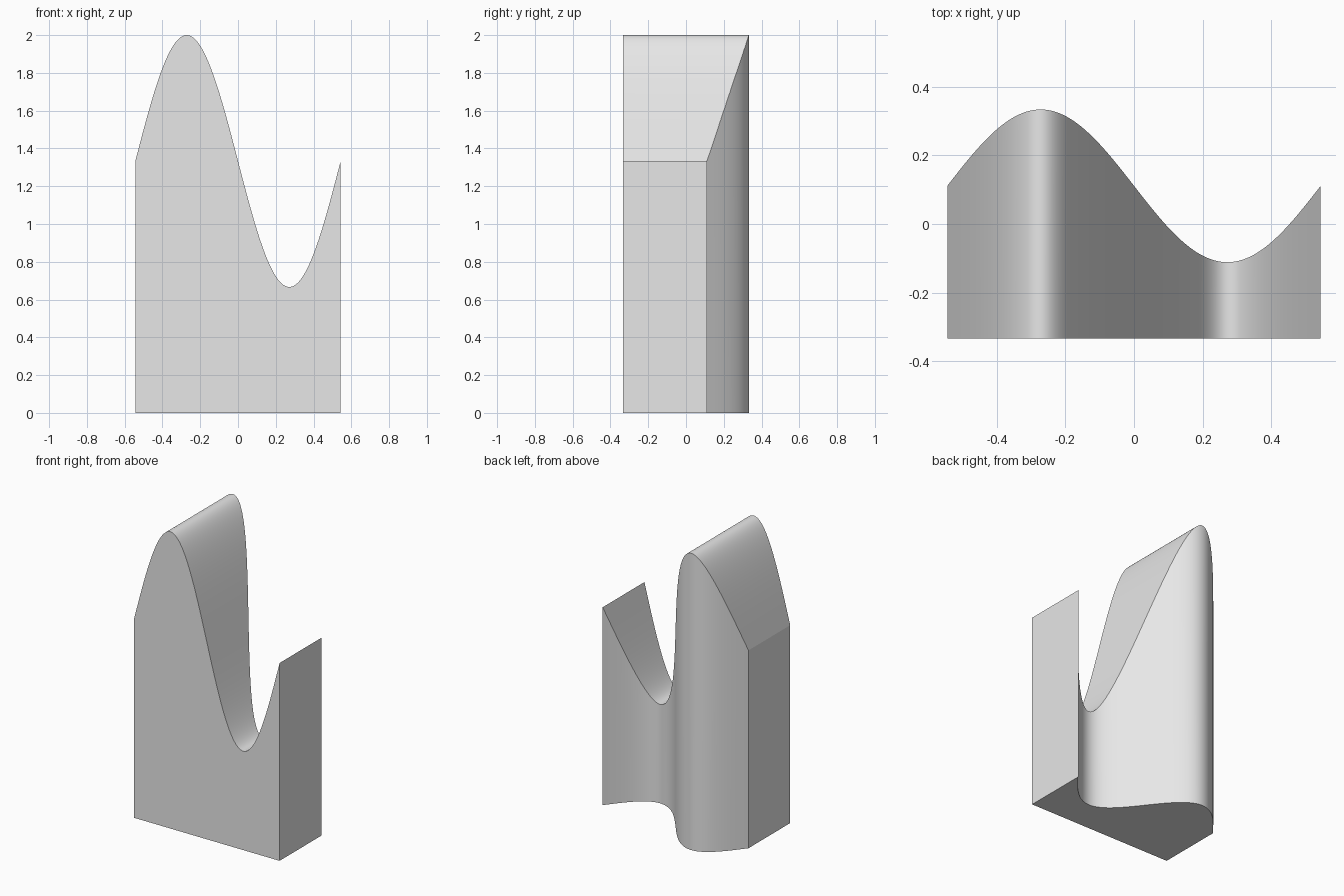
import bpy, bmesh
from math import sin, pi

cube = bpy.data.objects.get("Cube")
if cube:
    bpy.data.objects.remove(cube, do_unlink=True)

HALF_WIDTH = 0.5435
FRONT = -1 / 3
SEGMENTS = 128


def section(x):
    """Rectangular slice whose back and top follow the same sine wave."""
    wave = -sin(pi * x / HALF_WIDTH)
    back = (1 + 2 * wave) / 9
    top = (4 + 2 * wave) / 3
    return [(x, FRONT, 0), (x, back, 0), (x, back, top), (x, FRONT, top)]


# Plain grey finish
grey = bpy.data.materials.new("light grey")
grey.use_nodes = True
colour = (0.8, 0.8, 0.8, 1)
grey.diffuse_color = colour
grey.node_tree.nodes["Principled BSDF"].inputs["Base Color"].default_value = colour

# Loft the slices from right to left
bm = bmesh.new()
rings = []
for i in range(SEGMENTS + 1):
    x = HALF_WIDTH * (2 * i / SEGMENTS - 1)
    rings.append([bm.verts.new(p) for p in section(x)])

for a, b in zip(rings, rings[1:]):
    for side in range(4):
        nxt = (side + 1) % 4
        face = bm.faces.new((a[side], a[nxt], b[nxt], b[side]))
        face.smooth = side in (1, 2)      # wavy back and wavy top
    for corner in range(4):
        bm.edges.get((a[corner], b[corner])).smooth = False

# Flat end walls
for ring in (rings[0], rings[-1]):
    end = bm.faces.new(ring)
    for edge in end.edges:
        edge.smooth = False

bmesh.ops.recalc_face_normals(bm, faces=bm.faces)
mesh = bpy.data.meshes.new("wave_block")
bm.to_mesh(mesh)
bm.free()
mesh.materials.append(grey)
block = bpy.data.objects.new("wave_block", mesh)
bpy.context.collection.objects.link(block)
